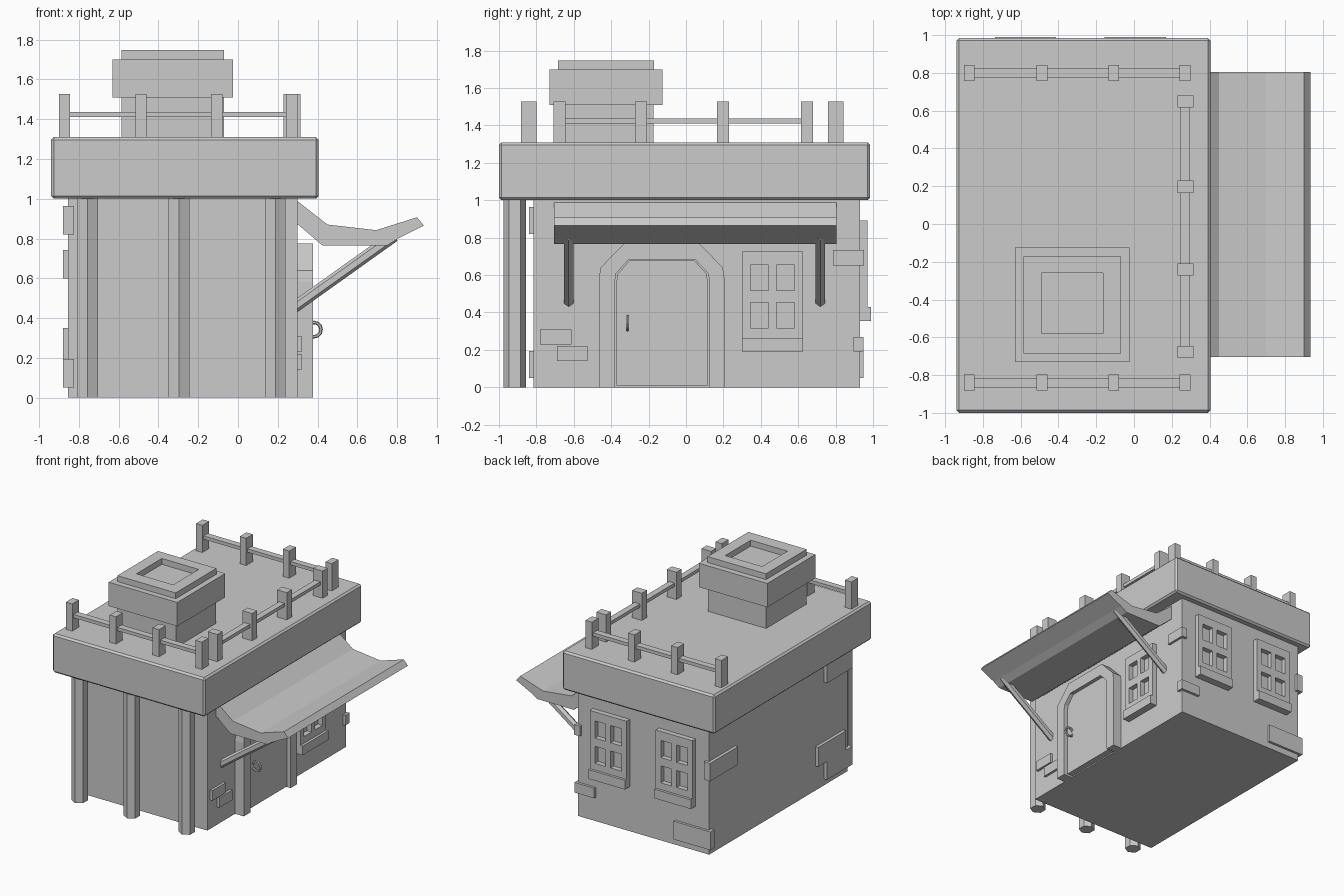
import bpy, bmesh, math
from mathutils import Vector

if "Cube" in bpy.data.objects:
    bpy.data.objects.remove(bpy.data.objects["Cube"])


def finish(name, bm):
    bmesh.ops.remove_doubles(bm, verts=bm.verts, dist=1e-5)
    bmesh.ops.recalc_face_normals(bm, faces=bm.faces)
    me = bpy.data.meshes.new(name)
    bm.to_mesh(me)
    bm.free()
    ob = bpy.data.objects.new(name, me)
    bpy.context.collection.objects.link(ob)
    return ob


def add_box(bm, x, y, z):
    vs = bmesh.ops.create_cube(bm, size=1)['verts']
    for v in vs:
        v.co = Vector((x[int(v.co.x > 0)], y[int(v.co.y > 0)], z[int(v.co.z > 0)]))


def box(name, x, y, z):
    bm = bmesh.new()
    add_box(bm, x, y, z)
    return finish(name, bm)


def extrude(name, polys, vec):
    """Extrude one or more joined flat polygons along vec."""
    bm = bmesh.new()
    for p in polys:
        bm.faces.new([bm.verts.new(c) for c in p])
    bmesh.ops.remove_doubles(bm, verts=bm.verts, dist=1e-5)
    res = bmesh.ops.extrude_face_region(bm, geom=bm.faces[:], use_keep_orig=True)
    for v in res['geom']:
        if isinstance(v, bmesh.types.BMVert):
            v.co += Vector(vec)
    return finish(name, bm)


def hex_rod(name, a, b, r):
    a, b = Vector(a), Vector(b)
    d = b - a
    bpy.ops.mesh.primitive_cylinder_add(vertices=6, radius=r, depth=d.length, location=(a + b) / 2)
    ob = bpy.context.object
    ob.name = name
    ob.rotation_euler = d.to_track_quat('Z', 'Y').to_euler()
    return ob


# Walls and roof slab
box("house_body", (-0.855, 0.30), (-0.815, 0.93), (0, 1.005))
roof = box("roof_slab", (-0.94, 0.405), (-1.0, 0.985), (1.0, 1.31))
bev = roof.modifiers.new("bevel", 'BEVEL')
bev.width = 0.014
bev.segments = 1

# Hexagonal porch posts along the front
for i, x in enumerate((-0.757, -0.297, 0.188)):
    hex_rod(f"porch_post_{i}", (x, -0.916, 0), (x, -0.916, 1.005), 0.06)

# Chimney with a shallow square opening in its cap
box("chimney_base", (-0.585, -0.07), (-0.68, -0.175), (1.30, 1.52))
box("chimney_block", (-0.63, -0.025), (-0.73, -0.125), (1.51, 1.70))


def square(x, y, z):
    return [(x[0], y[0], z), (x[1], y[0], z), (x[1], y[1], z), (x[0], y[1], z)]


def ring(outer, inner, closed=True):
    n = len(outer)
    return [[outer[i], outer[(i + 1) % n], inner[(i + 1) % n], inner[i]]
            for i in range(n if closed else n - 1)]


extrude("chimney_cap", ring(square((-0.585, -0.07), (-0.685, -0.172), 1.70),
                            square((-0.49, -0.165), (-0.58, -0.26), 1.70)), (0, 0, 0.047))

# Roof railings: two along x, one along y
for side, y in (("front", -0.84), ("back", 0.80)):
    for i, x in enumerate((-0.873, -0.487, -0.107, 0.27)):
        box(f"{side}_rail_post_{i}", (x - 0.028, x + 0.028), (y - 0.042, y + 0.042), (1.30, 1.527))
    box(f"{side}_rail", (-0.873, 0.27), (y - 0.026, y + 0.026), (1.41, 1.437))
for i, y in enumerate((0.648, 0.197, -0.24, -0.677)):
    box(f"side_rail_post_{i}", (0.23, 0.315), (y - 0.032, y + 0.032), (1.30, 1.527))
box("side_rail", (0.246, 0.296), (-0.677, 0.648), (1.41, 1.437))

# Awning swept along y, with two slanted struts
awning = [(0.29, 0.995), (0.45, 0.87), (0.695, 0.842), (0.90, 0.907), (0.935, 0.865),
          (0.805, 0.80), (0.75, 0.765), (0.425, 0.765), (0.29, 0.88)]
extrude("awning", [[(x, -0.705, z) for x, z in awning]], (0, 1.51, 0))
for side, y in (("left", -0.627), ("right", 0.718)):
    hex_rod(f"{side}_awning_strut", (0.28, y, 0.452), (0.785, y, 0.812), 0.029)

# Arched door frame, door leaf and ring handle
outer = [(-0.465, 0), (-0.465, 0.585), (-0.457, 0.64), (-0.325, 0.775),
         (0.065, 0.775), (0.197, 0.64), (0.205, 0.585), (0.205, 0)]
inner = [(-0.38, 0), (-0.38, 0.57), (-0.373, 0.61), (-0.307, 0.682),
         (0.05, 0.682), (0.118, 0.61), (0.125, 0.57), (0.125, 0)]
at = lambda pts, x: [(x, y, z) for y, z in pts]
extrude("door_frame", ring(at(outer, 0.29), at(inner, 0.29), False), (0.087, 0, 0))
leaf = [(-0.13 + (y + 0.13) * 0.965, 0.01 + z * 0.98) for y, z in inner]
extrude("door_leaf", [at(leaf, 0.29)], (0.06, 0, 0))
bpy.ops.mesh.primitive_torus_add(major_segments=12, minor_segments=6, major_radius=0.036,
                                 minor_radius=0.009, location=(0.382, -0.312, 0.342),
                                 rotation=(math.pi / 2, 0, 0))
bpy.context.object.name = "door_handle"


# Four-pane windows with sills: u runs along the wall, d is outward depth
def window(name, u0, z0, place):
    bm = bmesh.new()
    us = (0, 0.045, 0.14, 0.185, 0.28, 0.325)
    zs = (0.06, 0.127, 0.262, 0.328, 0.465, 0.537)
    for k in (0, 2, 4):
        add_box(bm, *place((u0 + us[k], u0 + us[k + 1]), (-0.01, 0.04)), (z0 + zs[0], z0 + zs[5]))
    for j in (1, 3):
        for k in (0, 2, 4):
            add_box(bm, *place((u0 + us[j], u0 + us[j + 1]), (-0.01, 0.04)),
                    (z0 + zs[k], z0 + zs[k + 1]))
    me = finish(name + "_frame", bm)
    box(name + "_sill", *place((u0, u0 + 0.325), (-0.01, 0.06)), (z0, z0 + 0.073))


on_right = lambda u, d: ((0.30 + d[0], 0.30 + d[1]), u)
on_back = lambda u, d: (u, (0.93 + d[0], 0.93 + d[1]))
window("right_window", 0.30, 0.19, on_right)
window("back_window_a", -0.737, 0.355, on_back)
window("back_window_b", -0.155, 0.355, on_back)

# Loose bricks showing through the plaster
bricks = [
    ((-0.88, -0.825), (-0.84, -0.52), (0.82, 0.963)),
    ((-0.88, -0.825), (-0.84, -0.52), (0.05, 0.195)),
    ((-0.88, -0.825), (-0.76, -0.41), (0.195, 0.35)),
    ((-0.88, -0.825), (0.60, 0.953), (0.60, 0.743)),
    ((-0.88, -0.555), (0.90, 0.95), (0.05, 0.195)),
    ((0.27, 0.32), (0.785, 0.953), (0.652, 0.733)),
    ((0.145, 0.32), (0.895, 0.95), (0.19, 0.27)),
    ((0.27, 0.32), (-0.78, -0.612), (0.23, 0.31)),
    ((0.27, 0.32), (-0.69, -0.527), (0.14, 0.22)),
]
for i, b in enumerate(bricks):
    box(f"brick_{i}", *b)
